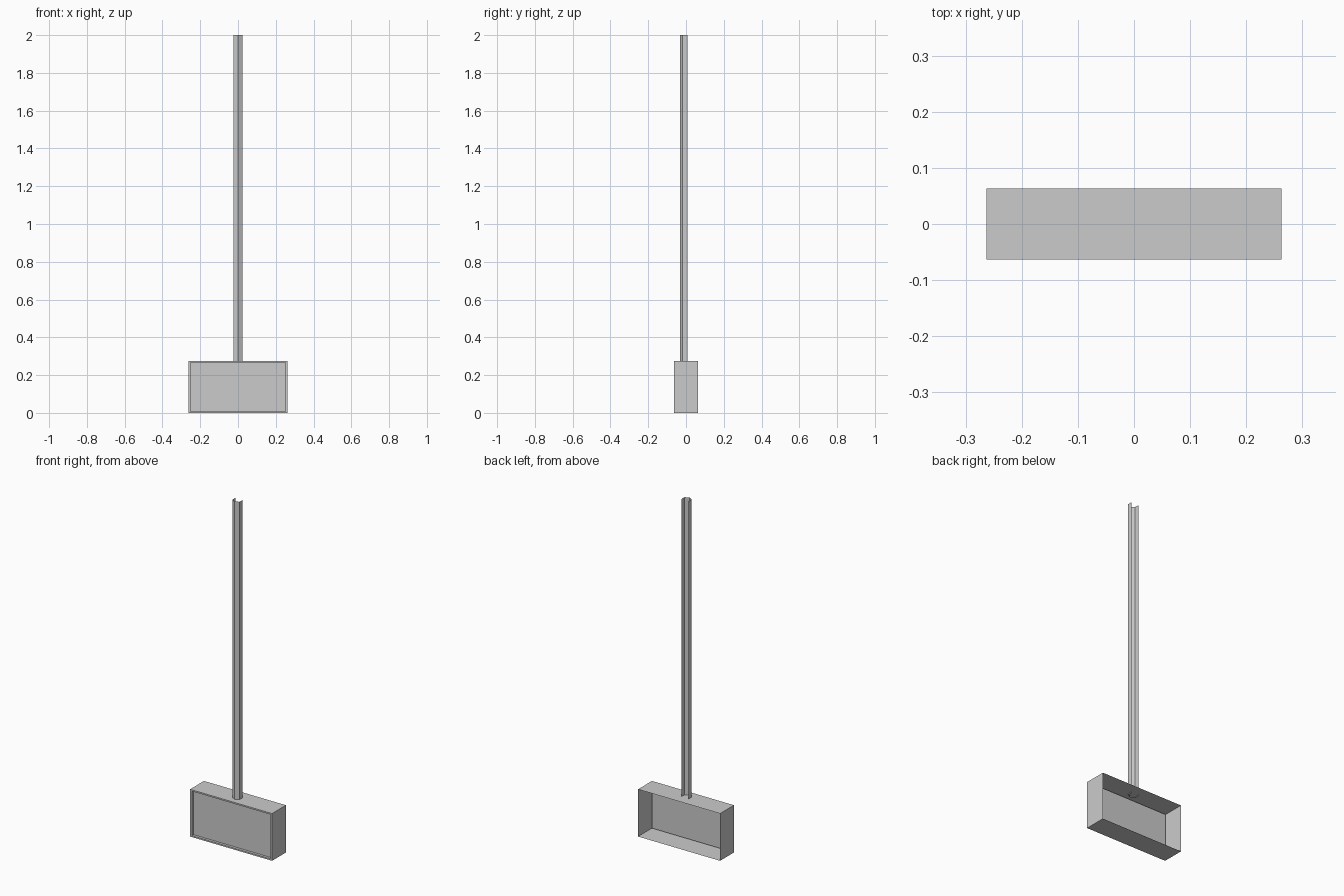
import bpy, bmesh, math
from mathutils import Vector

if "Cube" in bpy.data.objects:
    bpy.data.objects.remove(bpy.data.objects["Cube"])


def add_object(name, bm):
    bmesh.ops.recalc_face_normals(bm, faces=bm.faces)
    mesh = bpy.data.meshes.new(name)
    bm.to_mesh(mesh)
    bm.free()
    obj = bpy.data.objects.new(name, mesh)
    bpy.context.collection.objects.link(obj)
    return obj


# Shallow box head, open at the back, with a recessed front panel
WIDTH, DEPTH, HEIGHT = 0.526, 0.127, 0.274
bm = bmesh.new()
bmesh.ops.create_cube(bm, size=1)
bmesh.ops.scale(bm, vec=(WIDTH, DEPTH, HEIGHT), verts=bm.verts)
bmesh.ops.translate(bm, vec=(0, 0, HEIGHT / 2), verts=bm.verts)
bm.normal_update()
front = next(f for f in bm.faces if f.normal.y < -0.9)
back = next(f for f in bm.faces if f.normal.y > 0.9)
bmesh.ops.inset_region(bm, faces=[front], thickness=0.012)
bmesh.ops.scale(bm, vec=(0.988, 1, 1), verts=front.verts)
bmesh.ops.inset_region(bm, faces=[front], thickness=0)
bmesh.ops.translate(bm, vec=(0, 0.015, 0), verts=front.verts)
bmesh.ops.delete(bm, geom=[back], context='FACES_ONLY')
add_object("box_head", bm)

# Tall post: hexagonal channel with its two rear faces left open
RADIUS, CENTRE_Y, BOTTOM, TOP = 0.027, -0.005, 0.268, 2.0
bm = bmesh.new()
rings = []
for z in (BOTTOM, TOP):
    ring = []
    for k in range(5):
        a = math.radians(150 + 60 * k)
        ring.append(bm.verts.new(Vector((RADIUS * math.cos(a),
                                         CENTRE_Y + RADIUS * math.sin(a), z))))
    rings.append(ring)
low, high = rings
for i in range(4):
    bm.faces.new((low[i], low[i + 1], high[i + 1], high[i]))
add_object("post", bm)
